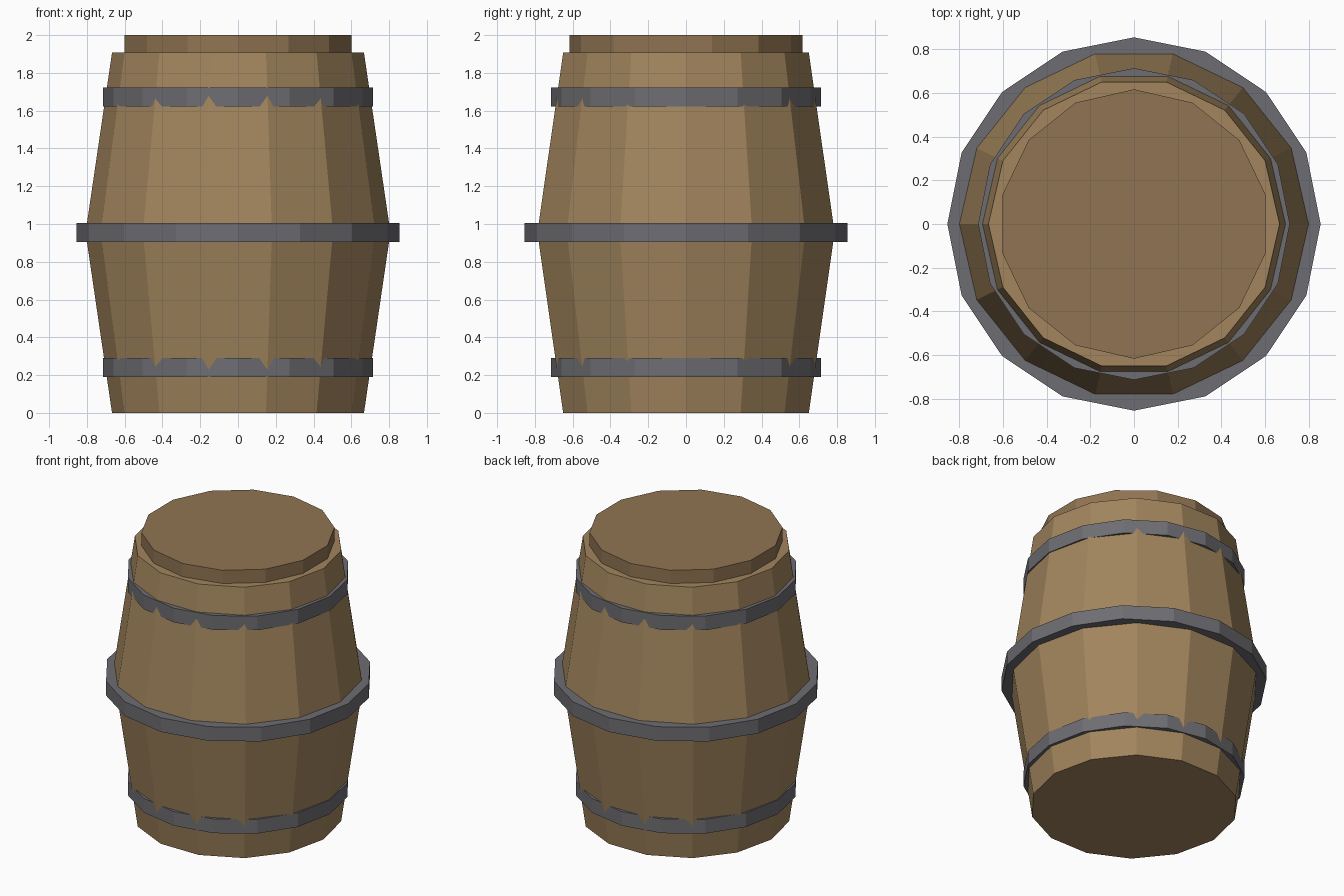
import bpy, bmesh, math

if "Cube" in bpy.data.objects:
    bpy.data.objects.remove(bpy.data.objects["Cube"])


def material(name, color):
    mat = bpy.data.materials.new(name)
    mat.diffuse_color = (*color, 1)
    mat.use_nodes = True
    mat.node_tree.nodes["Principled BSDF"].inputs["Base Color"].default_value = mat.diffuse_color
    return mat


def lathe(name, profile, sides, mat, phase=0.0):
    """Closed flat-sided solid from (radius, z) rings, bottom to top."""
    bm = bmesh.new()
    rings = [[bm.verts.new((r * math.cos(phase + math.tau * i / sides),
                            r * math.sin(phase + math.tau * i / sides), z))
              for i in range(sides)] for r, z in profile]
    for low, high in zip(rings, rings[1:]):
        for i in range(sides):
            j = (i + 1) % sides
            bm.faces.new((low[i], low[j], high[j], high[i]))
    bm.faces.new(rings[0][::-1])
    bm.faces.new(rings[-1])
    mesh = bpy.data.meshes.new(name)
    bm.to_mesh(mesh)
    bm.free()
    mesh.materials.append(mat)
    obj = bpy.data.objects.new(name, mesh)
    bpy.context.collection.objects.link(obj)
    return obj


wood = material("wood", (0.36, 0.235, 0.11))
lid_wood = material("lid_wood", (0.28, 0.175, 0.085))
iron = material("iron", (0.155, 0.155, 0.17))

# Bulging body
lathe("barrel_body", [(0.667, 0), (0.807, 0.955), (0.667, 1.907)], 14, wood)

# Lid sitting on the body, with a corner facing front
lathe("lid", [(0.617, 1.907), (0.617, 2.0)], 14, lid_wood, math.pi / 2)

# Iron hoops
for name, radius, z in (("lower_hoop", 0.714, 0.19),
                        ("middle_hoop", 0.855, 0.904),
                        ("upper_hoop", 0.714, 1.622)):
    lathe(name, [(radius, z), (radius, z + 0.1)], 16, iron)
